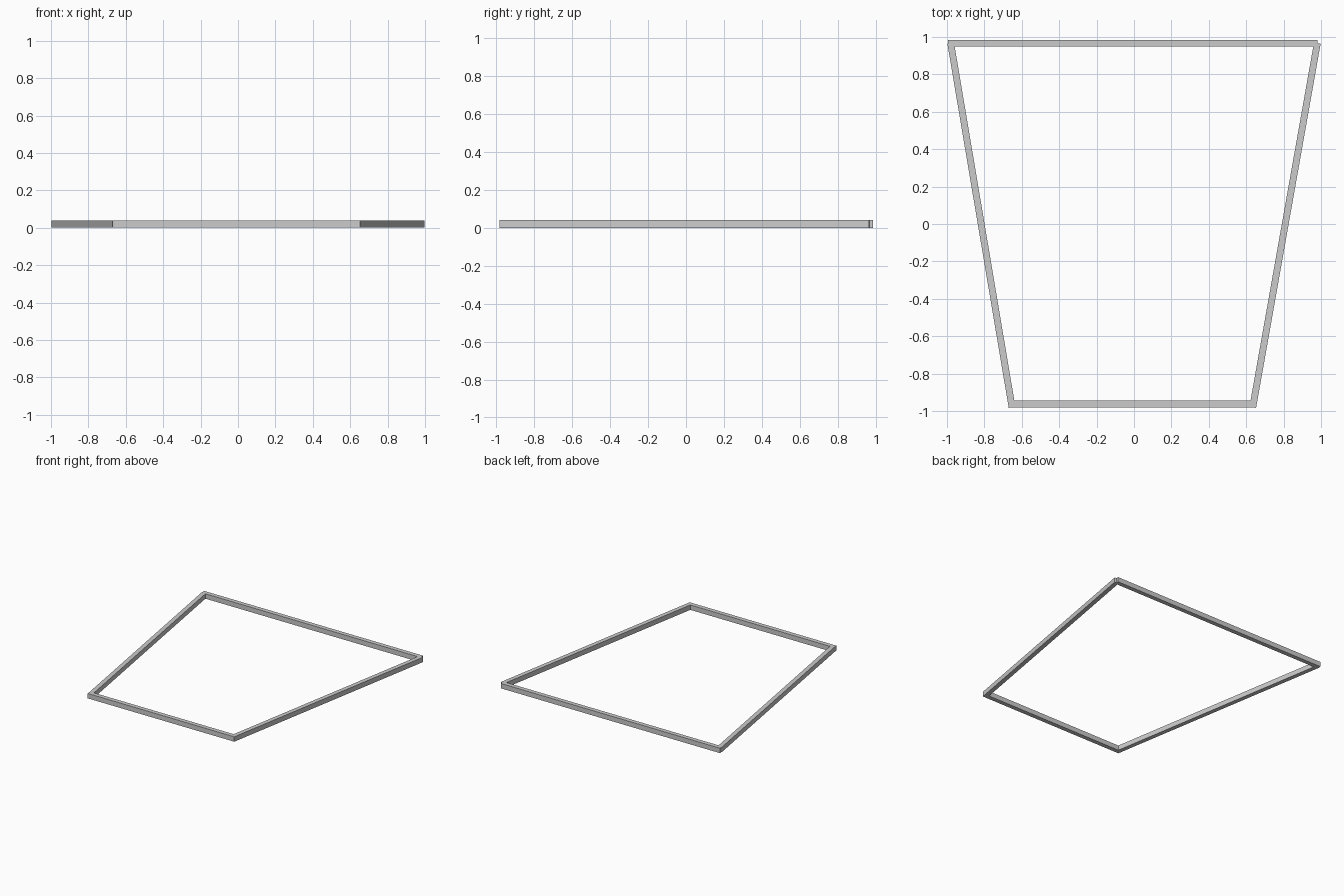
import bpy
from math import atan2
from mathutils import Vector

if "Cube" in bpy.data.objects:
    bpy.data.objects.remove(bpy.data.objects["Cube"])

W, H = 0.036, 0.04


# Straight square-ended bar running between two points on its centre line
def bar(name, a, b):
    a, b = Vector(a), Vector(b)
    d, m = b - a, (a + b) / 2
    bpy.ops.mesh.primitive_cube_add(size=1, location=(m.x, m.y, H / 2),
                                    rotation=(0, 0, atan2(d.y, d.x)))
    o = bpy.context.object
    o.name = name
    o.scale = (d.length, W, H)


# Horizontal rails
bar("back_rail", (-0.995, 0.967), (0.982, 0.967))
bar("front_rail", (-0.67, -0.963), (0.65, -0.963))

# Slanted side rails
bar("left_rail", (-0.98, 0.967), (-0.652, -0.98))
bar("right_rail", (0.98, 0.967), (0.635, -0.98))
